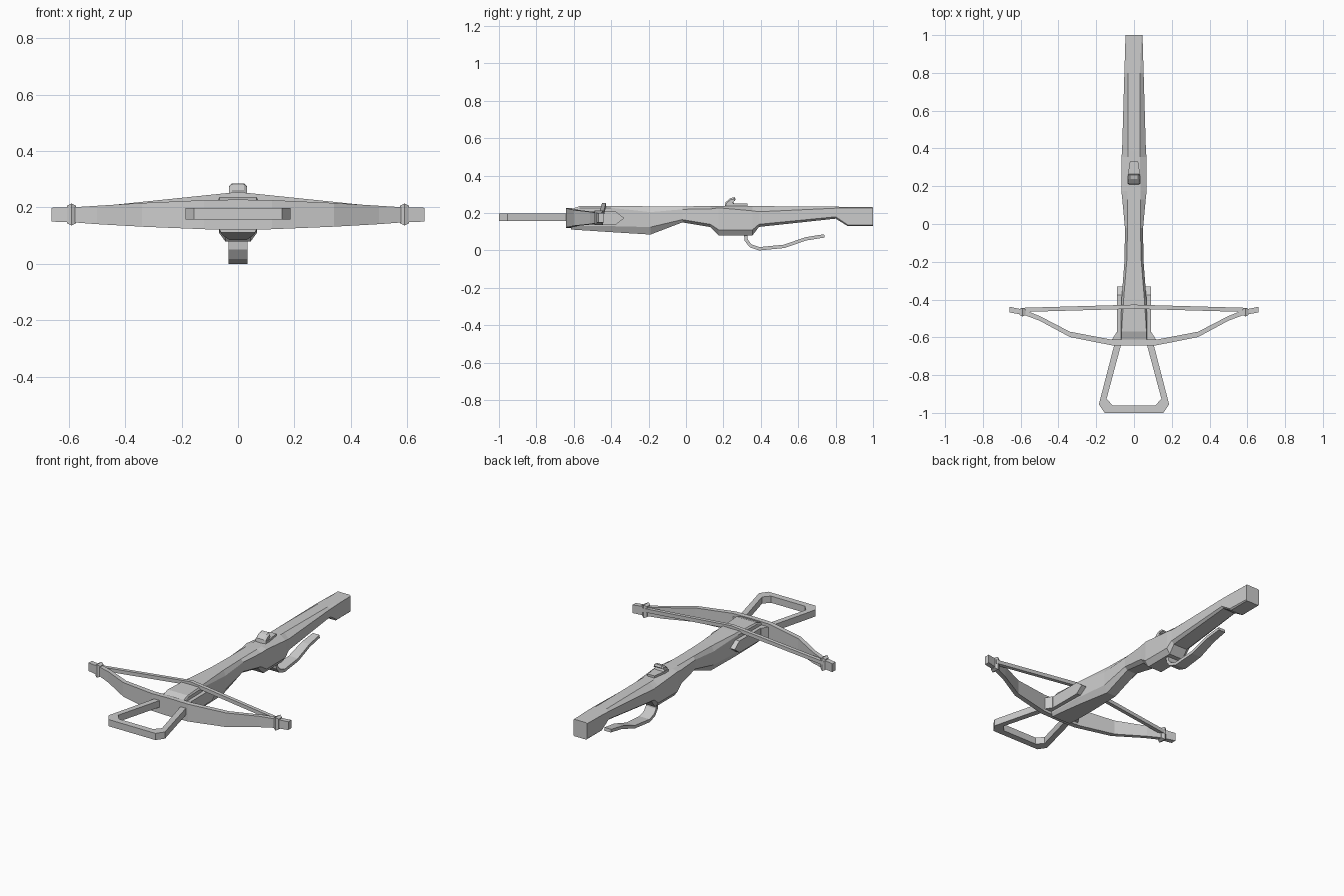
import bpy, bmesh
from mathutils import Vector


def loft(name, rings, closed=False):
    """Skin equal-sized point rings; cap the ends unless the loop is closed."""
    bm = bmesh.new()
    vs = [[bm.verts.new(p) for p in r] for r in rings]
    n = len(rings[0])
    last = len(vs) if closed else len(vs) - 1
    for i in range(last):
        a, b = vs[i], vs[(i + 1) % len(vs)]
        for j in range(n):
            k = (j + 1) % n
            bm.faces.new((a[j], a[k], b[k], b[j]))
    if not closed:
        bm.faces.new(vs[0])
        bm.faces.new(vs[-1])
    bmesh.ops.recalc_face_normals(bm, faces=bm.faces)
    me = bpy.data.meshes.new(name)
    bm.to_mesh(me)
    bm.free()
    ob = bpy.data.objects.new(name, me)
    bpy.context.collection.objects.link(ob)
    return ob


def side_profile(name, pts, x0, x1):
    """Extrude a (y, z) outline across x."""
    return loft(name, [[(x, y, z) for y, z in pts] for x in (x0, x1)])


def mirror_x(ob):
    m = ob.modifiers.new("mirror", 'MIRROR')
    m.use_clip = True
    return ob


# Stock: y, bottom z, bottom half width, lower side z, half width, shoulder z, top half width, top z
stock = [
    (-0.615, 0.112, 0.060, 0.130, 0.070, 0.212, 0.066, 0.220),
    (-0.570, 0.109, 0.060, 0.130, 0.070, 0.228, 0.066, 0.237),
    (-0.400, 0.098, 0.050, 0.130, 0.066, 0.228, 0.055, 0.238),
    (-0.190, 0.085, 0.030, 0.125, 0.050, 0.205, 0.038, 0.236),
    (-0.020, 0.150, 0.030, 0.165, 0.048, 0.220, 0.034, 0.236),
    (0.130, 0.125, 0.040, 0.140, 0.062, 0.222, 0.034, 0.237),
    (0.175, 0.080, 0.045, 0.110, 0.067, 0.228, 0.034, 0.237),
    (0.355, 0.080, 0.045, 0.110, 0.066, 0.212, 0.032, 0.237),
    (0.390, 0.126, 0.045, 0.140, 0.063, 0.207, 0.032, 0.237),
    (0.800, 0.170, 0.040, 0.180, 0.051, 0.226, 0.032, 0.234),
    (0.865, 0.130, 0.040, 0.137, 0.049, 0.227, 0.034, 0.233),
    (1.000, 0.130, 0.040, 0.136, 0.045, 0.226, 0.040, 0.231),
]
rings = []
for y, zb, b, zl, w, zs, t, zt in stock:
    half = [(b, zb), (w, zl), (w, zs), (t, zt)]
    rings.append([(x, y, z) for x, z in half] + [(-x, y, z) for x, z in reversed(half)])
loft("stock", rings)

# Bow limbs: x, front y, back y, bottom z, top z
limb = [
    (0.000, -0.642, -0.612, 0.120, 0.228),
    (0.120, -0.642, -0.612, 0.123, 0.226),
    (0.340, -0.598, -0.570, 0.132, 0.216),
    (0.500, -0.512, -0.487, 0.141, 0.206),
    (0.580, -0.482, -0.455, 0.147, 0.201),
    (0.660, -0.468, -0.438, 0.150, 0.199),
]
limb = [(-s[0], *s[1:]) for s in reversed(limb[1:])] + limb
loft("bow", [[(x, f, l), (x, k, l), (x, k, h), (x, f, h)] for x, f, k, l, h in limb])

# Collars holding the string near the bow tips
collar = [(-0.008, 0.008), (0.008, 0.0), (0.024, 0.008)]
mirror_x(loft("string_collar", [
    [(0.582 + dx, -0.490 + c, 0.136 + c), (0.582 + dx, -0.443 - c, 0.136 + c),
     (0.582 + dx, -0.443 - c, 0.214 - c), (0.582 + dx, -0.490 + c, 0.214 - c)]
    for dx, c in collar]))

# Bowstring, rising over the stock
string = [(-0.60, -0.455, 0.182), (0, -0.438, 0.244), (0.60, -0.455, 0.182)]
s = 0.011
loft("bowstring", [[(x, y - s, z - s), (x, y + s, z - s), (x, y + s, z + s), (x, y - s, z + s)]
                   for x, y, z in string])

# Foot stirrup: outer and inner plan points
outer = [(0.098, -0.615), (0.186, -0.955), (0.155, -1.0)]
inner = [(0.062, -0.615), (0.145, -0.925), (0.112, -0.962)]
pairs = list(zip(outer, inner))
pairs += [((-o[0], o[1]), (-i[0], i[1])) for o, i in reversed(pairs)]
loft("foot_stirrup", [[(*o, 0.158), (*o, 0.198), (*i, 0.198), (*i, 0.158)] for o, i in pairs])

# Cheek brackets joining bow and stock
mirror_x(side_profile("cheek_bracket", [(-0.62, 0.138), (-0.375, 0.138), (-0.33, 0.173),
                                        (-0.375, 0.208), (-0.62, 0.208)], 0.045, 0.091))
mirror_x(loft("bracket_flare", [[(0.06, -0.618, z), (0.120, -0.618, z), (0.094, -0.575, z),
                                 (0.06, -0.575, z)] for z in (0.138, 0.208)]))

# String catch: tapered base plate and raised hook
plate = [(0.034, 0.215), (0.034, 0.25), (0.022, 0.33), (-0.022, 0.33), (-0.034, 0.25), (-0.034, 0.215)]
loft("catch_plate", [[(x, y, z) for x, y in plate] for z in (0.230, 0.250)])
hook = [(0.208, 0.235), (0.212, 0.258), (0.238, 0.280), (0.260, 0.285), (0.266, 0.272),
        (0.252, 0.262), (0.262, 0.240)]
hw = [(-0.032, 0), (-0.022, 1), (0.022, 1), (0.032, 0)]
loft("catch_hook", [[(x, y + (0 if k else (0.236 - y) * 0.2), z - (0 if k else (z - 0.235) * 0.2))
                     for y, z in hook] for x, k in hw])

# Trigger lever: ribbon swept along a side-view path
path = [Vector(p) for p in [(0.318, 0.095), (0.322, 0.055), (0.345, 0.025), (0.392, 0.009),
                            (0.525, 0.022), (0.640, 0.062), (0.740, 0.078)]]
rings = []
for i, p in enumerate(path):
    d = (path[min(i + 1, len(path) - 1)] - path[max(i - 1, 0)]).normalized()
    n = Vector((-d.y, d.x)) * 0.009
    w = 0.034 if i < 4 else 0.034 - 0.004 * (i - 3)
    a, b = p - n, p + n
    rings.append([(-w, *a), (w, *a), (w, *b), (-w, *b)])
loft("trigger_lever", rings)
